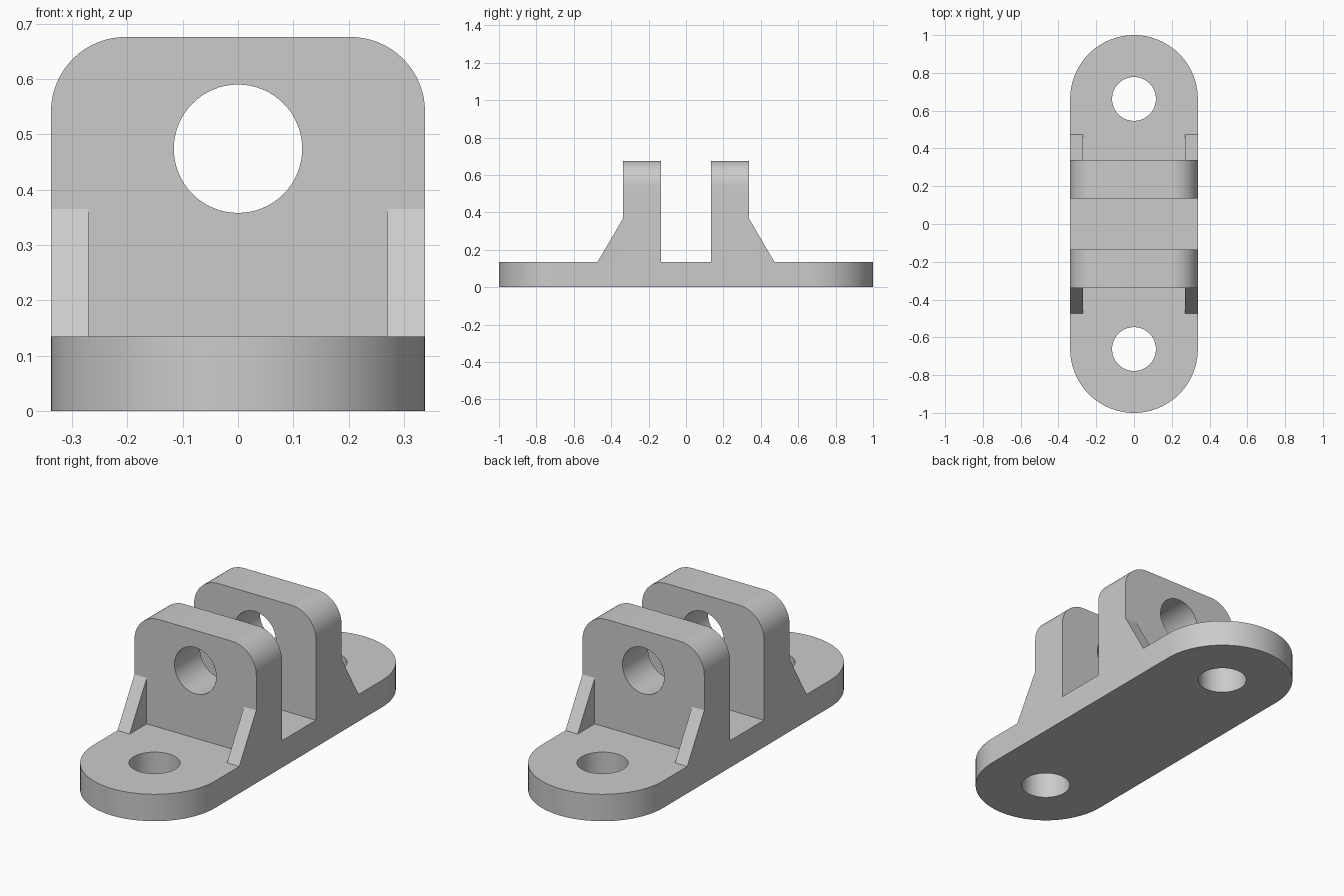
import bpy
import bmesh
from math import cos, sin, pi

cube = bpy.data.objects.get("Cube")
if cube:
    bpy.data.objects.remove(cube, do_unlink=True)

HALF = 0.338          # half width, also the end radius of the base
BASE_H = 0.135        # base thickness
TOP = 0.676           # lug height
HOLE_R = 0.116
HOLE_Y = 1 - HALF     # mounting hole centres
LUG_IN, LUG_OUT = 0.135, 0.338
CORNER = 0.135        # lug corner radius

gray = bpy.data.materials.new("metal gray")
gray.use_nodes = True
gray.diffuse_color = (0.6, 0.6, 0.6, 1)
gray.node_tree.nodes["Principled BSDF"].inputs["Base Color"].default_value = gray.diffuse_color


def arc(cx, cy, r, start, end, steps):
    angles = [start + (end - start) * i / steps for i in range(steps + 1)]
    return [(cx + r * cos(a), cy + r * sin(a)) for a in angles]


def circle(cx, cy, r):
    return arc(cx, cy, r, 0, 2 * pi, 64)[:-1]


def prism(name, loops, near, far, place):
    """Fill an outline with holes and extrude it; place maps (u, v, depth) to xyz."""
    bm = bmesh.new()
    edges = []
    for loop in loops:
        verts = [bm.verts.new(place(u, v, near)) for u, v in loop]
        edges += [bm.edges.new((a, b)) for a, b in zip(verts, verts[1:] + verts[:1])]
    bmesh.ops.triangle_fill(bm, use_beauty=True, edges=edges)
    result = bmesh.ops.extrude_face_region(bm, geom=bm.faces[:], use_keep_orig=True)
    moved = [g for g in result["geom"] if isinstance(g, bmesh.types.BMVert)]
    shift = [b - a for a, b in zip(place(0, 0, near), place(0, 0, far))]
    bmesh.ops.translate(bm, verts=moved, vec=shift)
    bmesh.ops.recalc_face_normals(bm, faces=bm.faces[:])
    mesh = bpy.data.meshes.new(name)
    bm.to_mesh(mesh)
    bm.free()
    mesh.materials.append(gray)
    obj = bpy.data.objects.new(name, mesh)
    bpy.context.collection.objects.link(obj)
    bpy.ops.object.select_all(action="DESELECT")
    obj.select_set(True)
    bpy.context.view_layer.objects.active = obj
    bpy.ops.object.shade_smooth_by_angle()
    return obj


# Rounded base plate with two mounting holes
stadium = arc(0, HOLE_Y, HALF, 0, pi, 48) + arc(0, -HOLE_Y, HALF, pi, 2 * pi, 48)
prism("base_plate", [stadium, circle(0, HOLE_Y, HOLE_R), circle(0, -HOLE_Y, HOLE_R)],
      0, BASE_H, lambda u, v, d: (u, v, d))

# Upright lugs with rounded top corners and a pin hole, each with two side gussets
cx, cz = HALF - CORNER, TOP - CORNER
lug = ([(-HALF, BASE_H), (HALF, BASE_H)]
       + arc(cx, cz, CORNER, 0, pi / 2, 16)
       + arc(-cx, cz, CORNER, pi / 2, pi, 16))
gusset = [(LUG_OUT, BASE_H), (0.473, BASE_H), (LUG_OUT, 0.365)]

for end, sy in (("front", -1), ("back", 1)):
    prism(end + "_lug", [lug, circle(0, 0.474, HOLE_R)], LUG_IN, LUG_OUT,
          lambda u, v, d: (u, sy * d, v))
    for side, sx in (("right", -1), ("left", 1)):
        prism(f"{end}_{side}_gusset", [gusset], 0.27, HALF,
              lambda u, v, d: (sx * d, sy * u, v))
